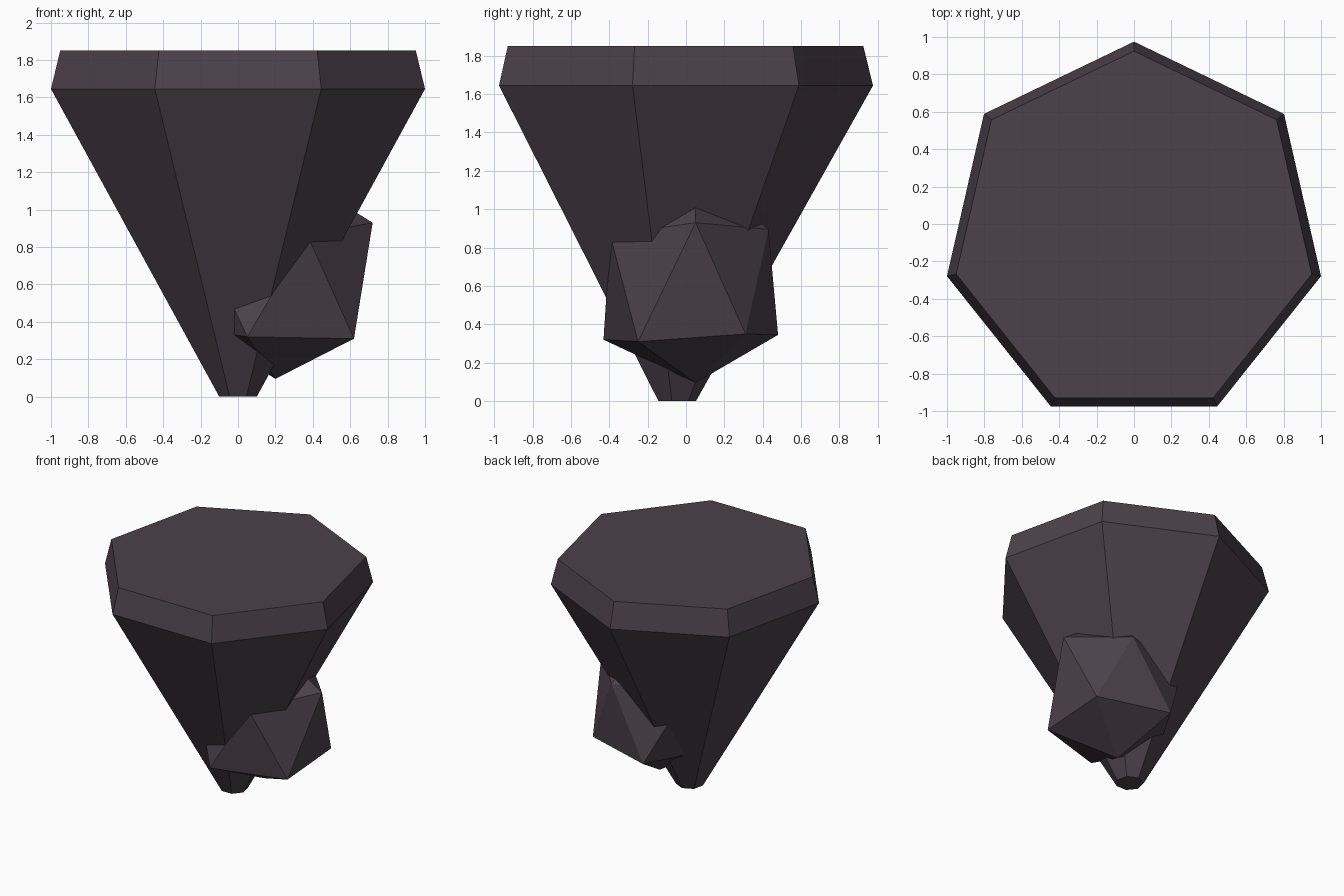
import bpy, bmesh, math

if "Cube" in bpy.data.objects:
    bpy.data.objects.remove(bpy.data.objects["Cube"])

mat = bpy.data.materials.new("dark purple stone")
mat.diffuse_color = (0.074, 0.053, 0.070, 1)
mat.use_nodes = True
mat.node_tree.nodes["Principled BSDF"].inputs["Base Color"].default_value = mat.diffuse_color


def finish(name, bm):
    bmesh.ops.recalc_face_normals(bm, faces=bm.faces)
    me = bpy.data.meshes.new(name)
    bm.to_mesh(me)
    bm.free()
    me.materials.append(mat)
    ob = bpy.data.objects.new(name, me)
    bpy.context.collection.objects.link(ob)
    return ob


# Main spike: stacked seven-sided rings, one corner pointing to the back
SIDES, CY = 7, -0.0508
bm = bmesh.new()
rings = []
for r, z in [(0.103, 0.0), (1.0257, 1.645), (0.975, 1.85)]:
    rings.append([bm.verts.new((r * math.sin(2 * math.pi * i / SIDES),
                                CY + r * math.cos(2 * math.pi * i / SIDES), z))
                  for i in range(SIDES)])
for lo, hi in zip(rings, rings[1:]):
    for i in range(SIDES):
        j = (i + 1) % SIDES
        bm.faces.new((lo[i], lo[j], hi[j], hi[i]))
bm.faces.new(rings[0])
bm.faces.new(rings[-1])
finish("rock_spike", bm)

# Side boulder: an uneven icosahedron (two offset rings of five, two poles)
lower = [(0.62, -0.25, 0.31), (0.62, 0.31, 0.35), (0.05, 0.48, 0.345),
         (-0.22, 0.03, 0.36), (0.05, -0.43, 0.32)]
upper = [(0.72, 0.05, 0.93), (0.37, 0.43, 0.895), (-0.20, 0.31, 0.88),
         (-0.20, -0.25, 0.85), (0.37, -0.395, 0.865)]
bm = bmesh.new()
lo = [bm.verts.new(c) for c in lower]
up = [bm.verts.new(c) for c in upper]
bottom = bm.verts.new((0.20, 0.05, 0.095))
top = bm.verts.new((0.22, 0.05, 1.24))
for i in range(5):
    j = (i + 1) % 5
    bm.faces.new((bottom, lo[j], lo[i]))
    bm.faces.new((lo[i], lo[j], up[i]))
    bm.faces.new((up[i], lo[j], up[j]))
    bm.faces.new((up[i], up[j], top))
finish("side_boulder", bm)
